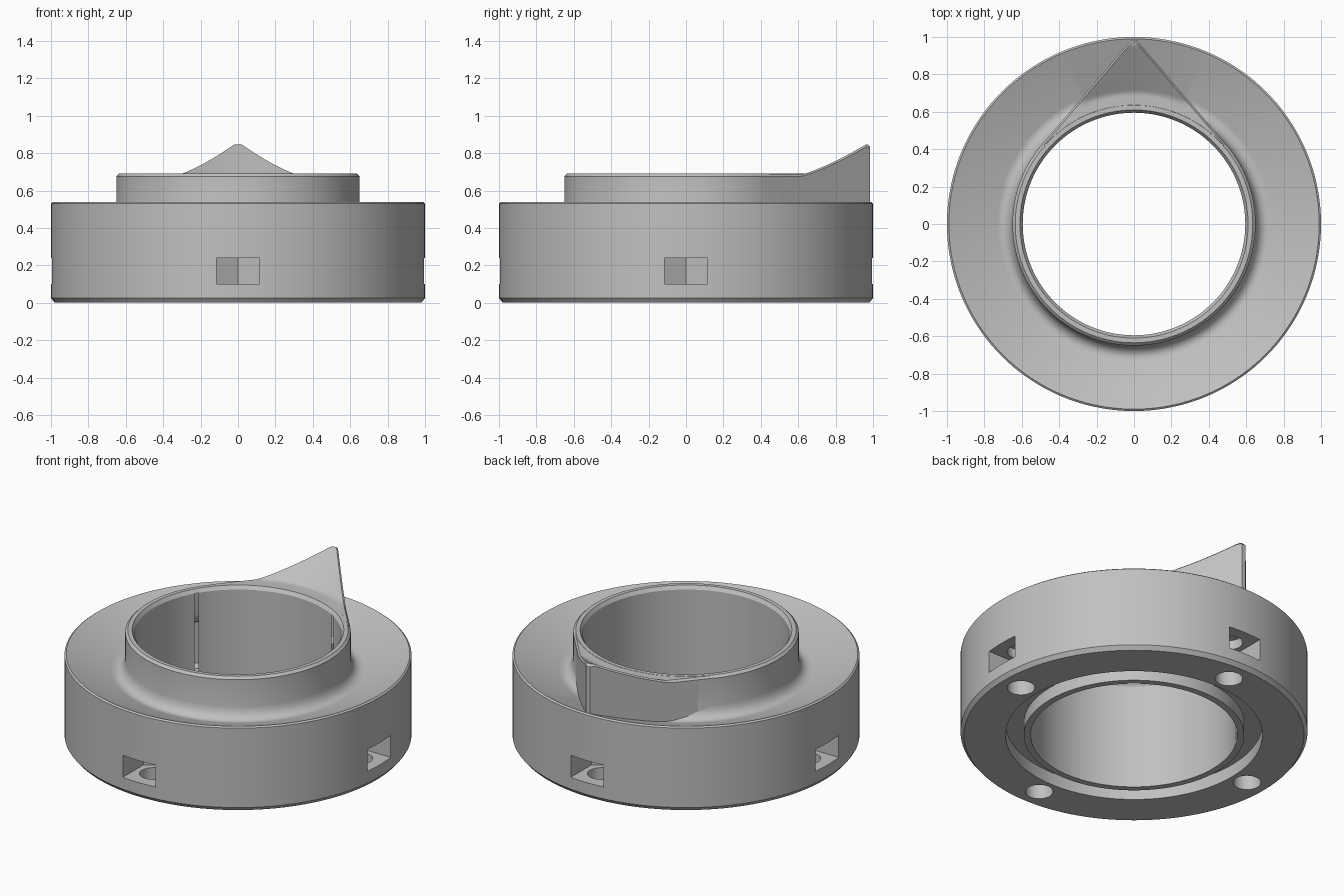
import bpy, bmesh, math
from mathutils import Matrix

cube = bpy.data.objects.get("Cube")
if cube:
    bpy.data.objects.remove(cube, do_unlink=True)

grey = bpy.data.materials.new("mid_grey")
grey.use_nodes = True
grey.diffuse_color = (0.53, 0.53, 0.53, 1)
grey.node_tree.nodes["Principled BSDF"].inputs["Base Color"].default_value = (0.53, 0.53, 0.53, 1)

SEGMENTS = 144


def finish(bm, name):
    bmesh.ops.recalc_face_normals(bm, faces=bm.faces)
    mesh = bpy.data.meshes.new(name)
    bm.to_mesh(mesh)
    bm.free()
    mesh.materials.append(grey)
    obj = bpy.data.objects.new(name, mesh)
    bpy.context.collection.objects.link(obj)
    return obj


def revolve(name, profile):
    """Spin a closed (radius, z) profile; points on the axis are merged."""
    bm = bmesh.new()
    rings = []
    for i in range(SEGMENTS):
        a = 2 * math.pi * i / SEGMENTS
        rings.append([bm.verts.new((r * math.cos(a), r * math.sin(a), z)) for r, z in profile])
    n = len(profile)
    for i in range(SEGMENTS):
        p, q = rings[i], rings[(i + 1) % SEGMENTS]
        for j in range(n):
            k = (j + 1) % n
            if profile[j][0] > 0 or profile[k][0] > 0:
                bm.faces.new((p[j], q[j], q[k], p[k]))
    bmesh.ops.remove_doubles(bm, verts=bm.verts, dist=1e-5)
    return finish(bm, name)


def prism(name, outline, z0, z1, turn):
    bm = bmesh.new()
    face = bm.faces.new([bm.verts.new((x, y, z0)) for x, y in outline])
    ext = bmesh.ops.extrude_face_region(bm, geom=[face])
    top = [v for v in ext["geom"] if isinstance(v, bmesh.types.BMVert)]
    bmesh.ops.translate(bm, verts=top, vec=(0, 0, z1 - z0))
    bmesh.ops.rotate(bm, verts=bm.verts, cent=(0, 0, 0), matrix=Matrix.Rotation(turn, 3, "Z"))
    return finish(bm, name)


def combine(target, tool, operation):
    mod = target.modifiers.new(operation.lower(), "BOOLEAN")
    mod.operation = operation
    mod.solver = "EXACT"
    mod.object = tool
    bpy.context.view_layer.objects.active = target
    bpy.ops.object.modifier_apply(modifier=mod.name)
    bpy.data.objects.remove(tool, do_unlink=True)


# Flanged ring with dished top, filleted neck and a groove underneath
ring = revolve("flanged_ring", [
    (0.50, 0), (0.635, 0), (0.635, 0.08), (0.74, 0.08), (0.74, 0),
    (0.98, 0), (1.0, 0.025), (1.0, 0.53), (0.99, 0.538),
    (0.73, 0.437), (0.71, 0.432), (0.69, 0.436), (0.67, 0.45), (0.656, 0.475), (0.65, 0.505),
    (0.65, 0.675), (0.635, 0.69), (0.50, 0.69)])


# Pointer: tapering wedge tangent to the neck, with a conical rising top
def pointer_top(x, y):
    return 0.689 + 0.6 * max(0, min(math.hypot(x, y), 0.962) - 0.70)


bm = bmesh.new()
rows, columns = 44, 16
start, end, base, edge = 0.4225, 0.985, 0.37, 0.013
sections = []
for i in range(rows + 1):
    y = start + (end - edge - start) * min(i / (rows - 1), 1)
    drop = 0
    if i == rows:
        y, drop = end, edge
    half = 0.494 * (1 - y) / (1 - start)
    inner = max(half - edge, half * 0.4)
    xs = [-inner + 2 * inner * j / columns for j in range(columns + 1)]
    loop = [(-half, base), (-half, pointer_top(half, y) - edge)]
    loop += [(x, pointer_top(x, y) - drop) for x in xs]
    loop += [(half, pointer_top(half, y) - edge), (half, base)]
    sections.append([bm.verts.new((x, y, z)) for x, z in loop])
for p, q in zip(sections, sections[1:]):
    for j in range(len(p)):
        k = (j + 1) % len(p)
        bm.faces.new((p[j], p[k], q[k], q[j]))
bm.faces.new(sections[0])
bm.faces.new(sections[-1])
combine(ring, finish(bm, "pointer"), "UNION")

# Central bore with a chamfered mouth
bore = revolve("bore_cutter", [
    (0, -0.1), (0.595, -0.1), (0.595, 0.668), (0.61, 0.69), (0.61, 1.0), (0, 1.0)])
combine(ring, bore, "DIFFERENCE")

# Four side slots for nuts, each crossed by a screw hole from below
slot = [(-0.115, 1.1), (0.115, 1.1), (0.115, 0.784), (0, 0.717), (-0.115, 0.784)]
hole = [(0.08 * math.cos(math.tau * i / 40), 0.85 + 0.08 * math.sin(math.tau * i / 40))
        for i in range(40)]
for quarter in range(4):
    turn = quarter * math.pi / 2
    combine(ring, prism("slot_cutter", slot, 0.10, 0.24, turn), "DIFFERENCE")
    combine(ring, prism("hole_cutter", hole, -0.1, 0.30, turn), "DIFFERENCE")

# Smooth round walls, keep edges crisp
bpy.ops.object.select_all(action="DESELECT")
ring.select_set(True)
bpy.context.view_layer.objects.active = ring
bpy.ops.object.shade_smooth_by_angle(angle=math.radians(28))
